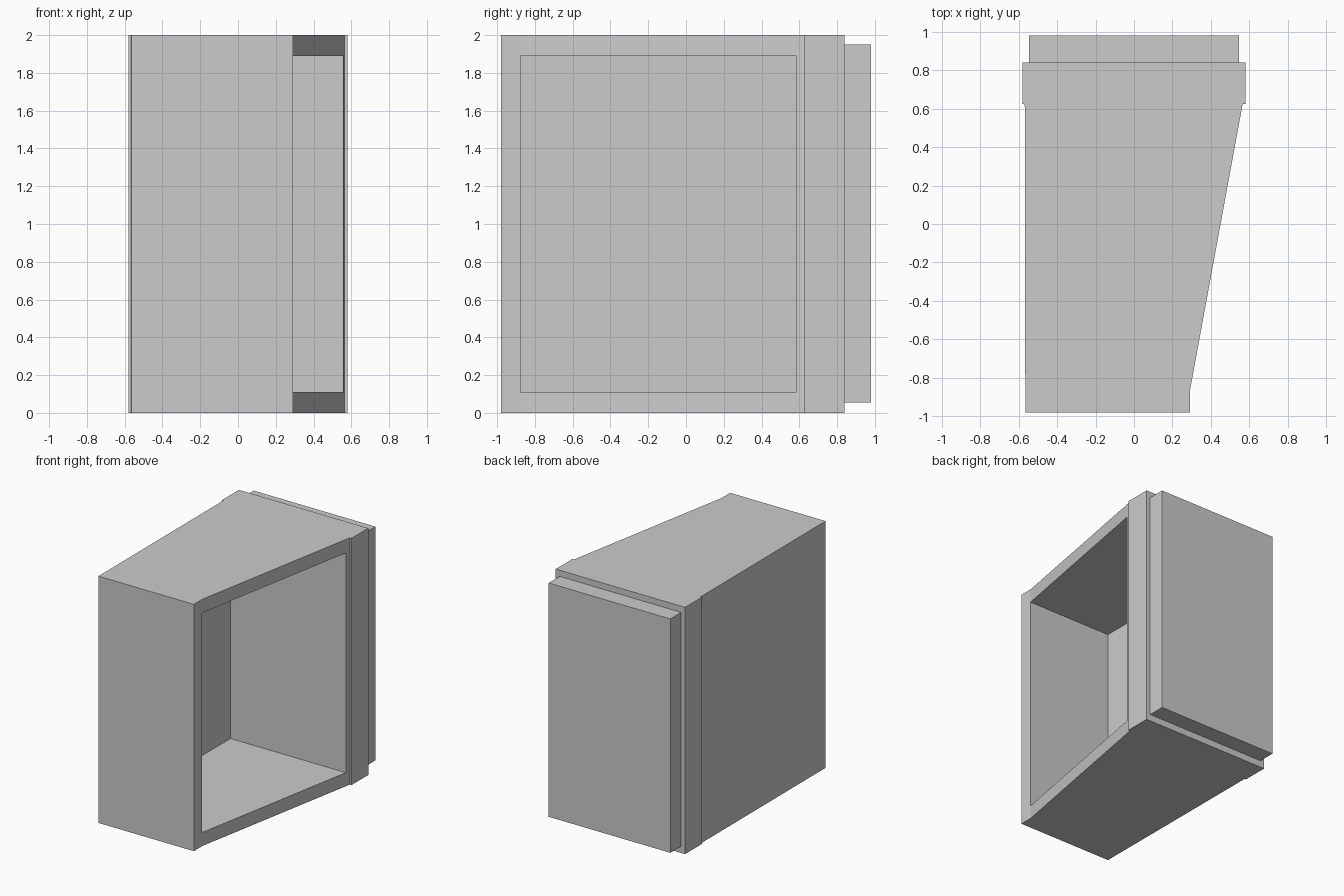
import bpy
import bmesh

if "Cube" in bpy.data.objects:
    bpy.data.objects.remove(bpy.data.objects["Cube"])


def prism(name, outline, z0, z1):
    """Extrude a plan outline (x, y) from z0 to z1."""
    bm = bmesh.new()
    face = bm.faces.new([bm.verts.new((x, y, z0)) for x, y in outline])
    top = bmesh.ops.extrude_face_region(bm, geom=[face])["geom"]
    verts = [v for v in top if isinstance(v, bmesh.types.BMVert)]
    bmesh.ops.translate(bm, verts=verts, vec=(0, 0, z1 - z0))
    bmesh.ops.recalc_face_normals(bm, faces=bm.faces)
    mesh = bpy.data.meshes.new(name)
    bm.to_mesh(mesh)
    bm.free()
    obj = bpy.data.objects.new(name, mesh)
    bpy.context.collection.objects.link(obj)
    return obj


def rect(x0, x1, y0, y1):
    return [(x0, y0), (x1, y0), (x1, y1), (x0, y1)]


# Tapered cabinet with the wider collar at its back
cabinet = prism("cabinet", [
    (-0.565, -0.98), (0.29, -0.98), (0.29, -0.87), (0.565, 0.625),
    (0.58, 0.625), (0.58, 0.84), (-0.58, 0.84), (-0.58, 0.625),
    (-0.568, 0.625)], 0, 2)

# Hollow interior, open on the sloping right side
cutter = prism("interior_cutter", rect(-0.477, 0.9, -0.875, 0.585), 0.11, 1.89)
cutter.hide_render = True
cutter.hide_set(True)
hollow = cabinet.modifiers.new("hollow", 'BOOLEAN')
hollow.operation = 'DIFFERENCE'
hollow.solver = 'EXACT'
hollow.object = cutter
bpy.context.view_layer.objects.active = cabinet
bpy.ops.object.modifier_apply(modifier="hollow")
bpy.data.objects.remove(cutter)

# Door slab on the back of the collar
prism("door", rect(-0.545, 0.545, 0.84, 0.98), 0.055, 1.95)
